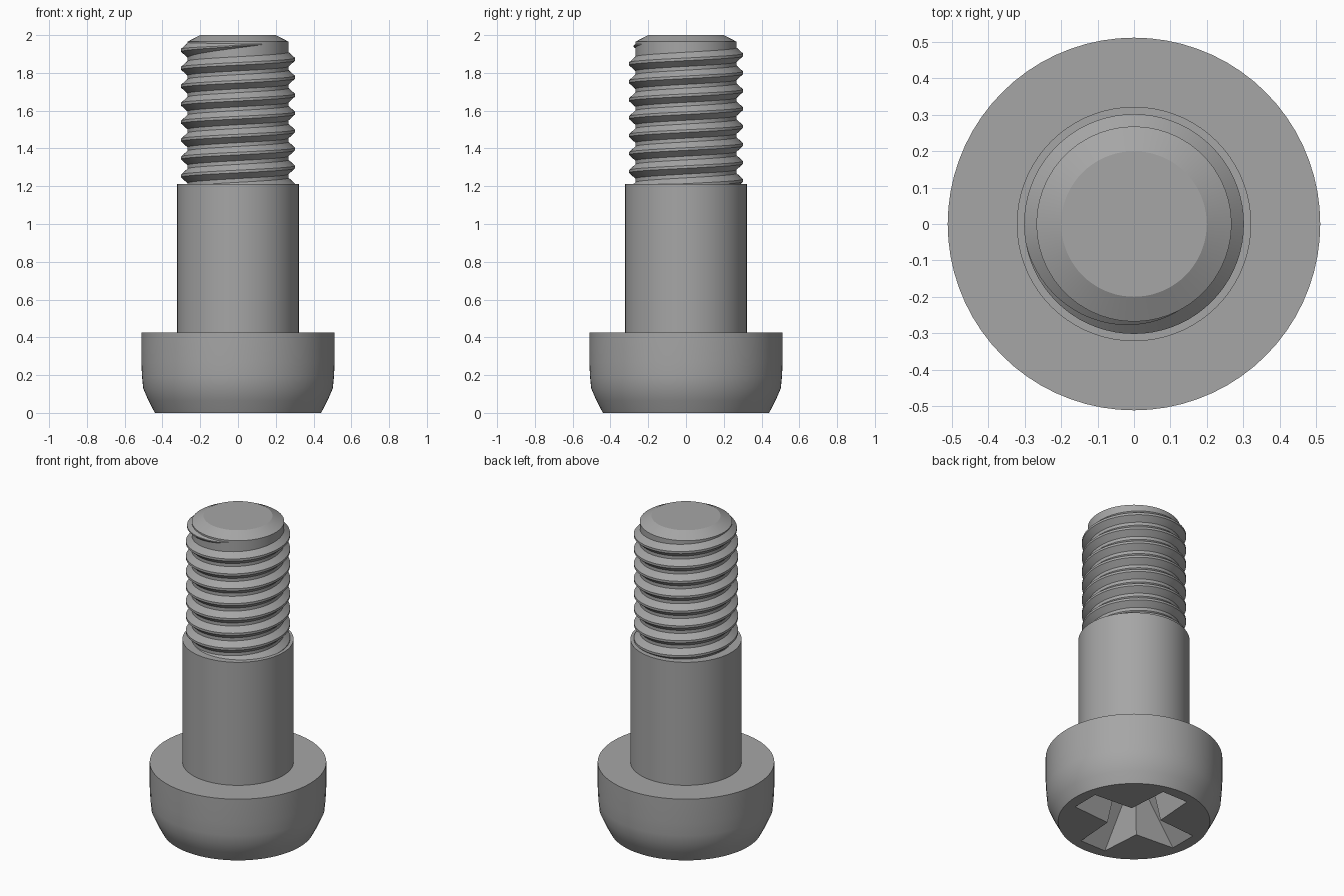
import bpy, bmesh, math
from math import cos, sin, pi

if "Cube" in bpy.data.objects:
    bpy.data.objects.remove(bpy.data.objects["Cube"])

steel = bpy.data.materials.new("grey steel")
steel.use_nodes = True
GREY = (0.38, 0.38, 0.38, 1)
steel.diffuse_color = GREY
steel.node_tree.nodes["Principled BSDF"].inputs["Base Color"].default_value = GREY


def add_object(name, verts, faces, angle=20):
    mesh = bpy.data.meshes.new(name)
    mesh.from_pydata(verts, [], faces)
    bm = bmesh.new()
    bm.from_mesh(mesh)
    bmesh.ops.recalc_face_normals(bm, faces=bm.faces)
    bm.to_mesh(mesh)
    bm.free()
    mesh.materials.append(steel)
    obj = bpy.data.objects.new(name, mesh)
    bpy.context.collection.objects.link(obj)
    smooth(obj, angle)
    return obj


def smooth(obj, angle):
    bpy.ops.object.select_all(action='DESELECT')
    obj.select_set(True)
    bpy.context.view_layer.objects.active = obj
    bpy.ops.object.shade_smooth_by_angle(angle=math.radians(angle))


def loft(name, rings, angle=20):
    """Skin equal-length rings of points and cap both ends."""
    n = len(rings[0])
    faces = [(k * n + i, k * n + (i + 1) % n, (k + 1) * n + (i + 1) % n, (k + 1) * n + i)
             for k in range(len(rings) - 1) for i in range(n)]
    faces += [tuple(range(n)), tuple(range((len(rings) - 1) * n, len(rings) * n))]
    return add_object(name, [p for ring in rings for p in ring], faces, angle)


def turned(name, profile, sides=72, angle=20):
    return loft(name, [[(r * cos(2 * pi * i / sides), r * sin(2 * pi * i / sides), z)
                        for i in range(sides)] for r, z in profile], angle)


# Head, shank and threaded core
head = turned("head", [(0.44, 0), (0.474, 0.065), (0.502, 0.13), (0.508, 0.19),
                       (0.512, 0.27), (0.512, 0.425)], angle=32)
turned("shank", [(0.322, 0.42), (0.322, 1.212)])
turned("thread_core", [(0.268, 1.2), (0.268, 1.965), (0.2, 2.0)])


# Tapered cross recess cut into the underside of the head
def cross(length, tip, inner, z):
    ring = []
    for k in range(4):
        c, s = cos(k * pi / 2), sin(k * pi / 2)
        for x, y in ((length, -tip), (length, tip), (inner, inner)):
            ring.append((x * c - y * s, x * s + y * c, z))
    return ring


cutter = loft("recess_cutter", [cross(0.387, 0.092, 0.112, -0.02),
                                cross(0.13, 0.06, 0.07, 0.28)])
cutter.hide_render = True
cut = head.modifiers.new("recess", 'BOOLEAN')
cut.object = cutter
cut.solver = 'EXACT'
bpy.context.view_layer.objects.active = head
bpy.ops.object.modifier_apply(modifier=cut.name)
bpy.data.objects.remove(cutter)
smooth(head, 32)

# Right-handed helical thread that fades into the core at the top
PITCH, STEPS = 0.095, 72
TOP_ANGLE, TOP_Z = 1.75 * pi, 1.955
TURNS = 8.3
rings = []
count = int(TURNS * STEPS)
for i in range(count + 1):
    back = (count - i) / STEPS
    a = TOP_ANGLE - 2 * pi * back
    z = TOP_Z - PITCH * back
    f = min(1, 0.02 + back / 0.35)
    rings.append([(r * cos(a), r * sin(a), z + dz * f) for r, dz in
                  ((0.262, -0.043), (0.262 + 0.04 * f, -0.007),
                   (0.262 + 0.04 * f, 0.007), (0.262, 0.043))])
loft("thread", rings, angle=30)
